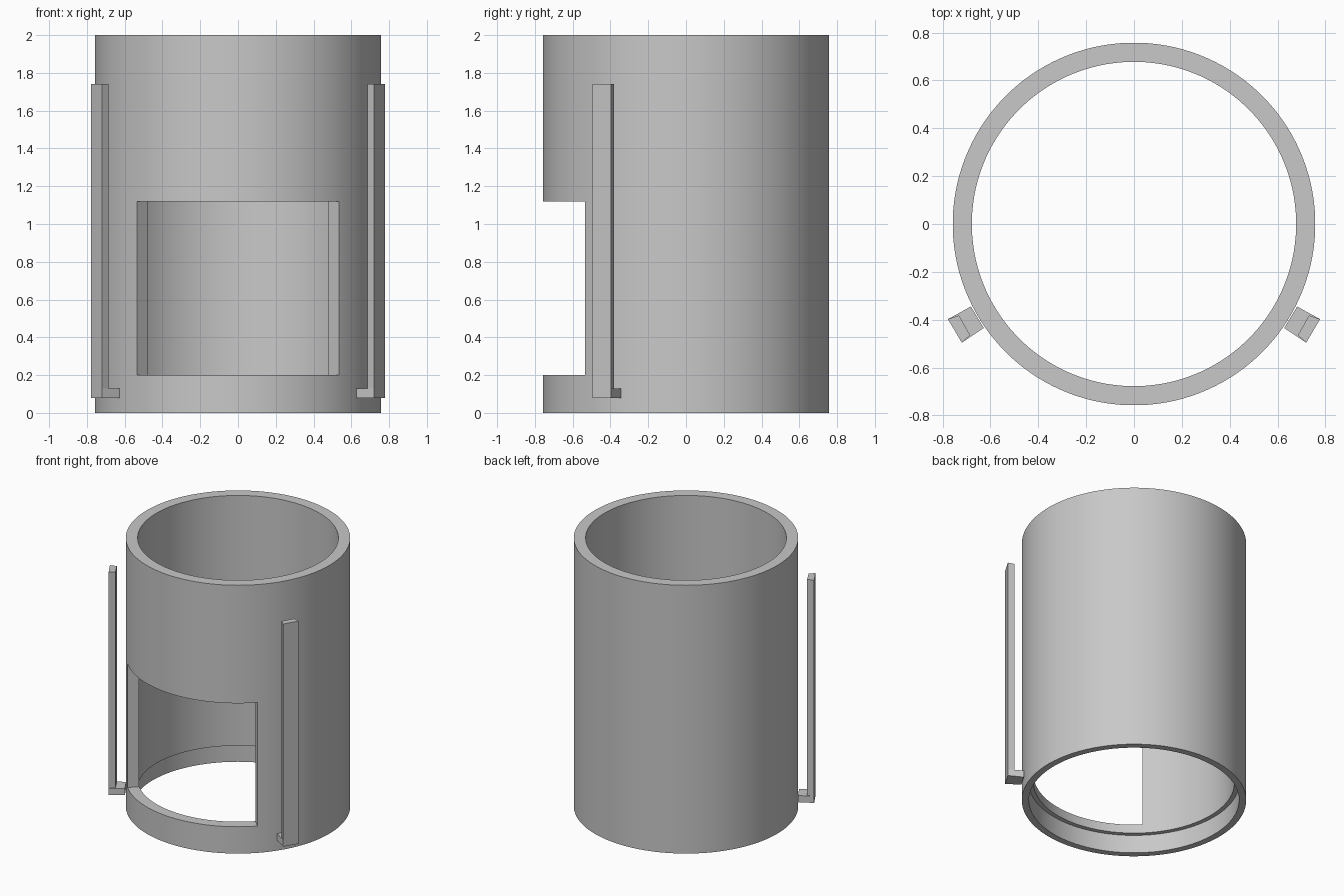
import bpy, bmesh, math

if "Cube" in bpy.data.objects:
    bpy.data.objects.remove(bpy.data.objects["Cube"])

grey = bpy.data.materials.new("plain grey")
grey.diffuse_color = (0.58, 0.58, 0.58, 1)
grey.use_nodes = True
grey.node_tree.nodes["Principled BSDF"].inputs["Base Color"].default_value = grey.diffuse_color


def finish(name, bm):
    bmesh.ops.recalc_face_normals(bm, faces=bm.faces)
    mesh = bpy.data.meshes.new(name)
    bm.to_mesh(mesh)
    bm.free()
    mesh.materials.append(grey)
    obj = bpy.data.objects.new(name, mesh)
    bpy.context.collection.objects.link(obj)
    return obj


def add_prism(bm, outline, z0, z1):
    low = [bm.verts.new((x, y, z0)) for x, y in outline]
    high = [bm.verts.new((x, y, z1)) for x, y in outline]
    bm.faces.new(low)
    bm.faces.new(high)
    n = len(outline)
    for i in range(n):
        j = (i + 1) % n
        bm.faces.new((low[i], low[j], high[j], high[i]))


# Tube: revolved wall section with a shallow recess inside the bottom rim
SEGMENTS = 128
section = [(0.758, 0), (0.758, 2), (0.678, 2), (0.678, 0.135), (0.71, 0.135), (0.71, 0)]
bm = bmesh.new()
rings = []
for i in range(SEGMENTS):
    a = 2 * math.pi * (i + 0.5) / SEGMENTS
    rings.append([bm.verts.new((r * math.cos(a), r * math.sin(a), z)) for r, z in section])
for i in range(SEGMENTS):
    p, q = rings[i], rings[(i + 1) % SEGMENTS]
    for k in range(len(section)):
        m = (k + 1) % len(section)
        bm.faces.new((p[k], q[k], q[m], p[m]))
tube = finish("tube", bm)

# Front window: quarter-turn wedge cut with radial sides
bm = bmesh.new()
add_prism(bm, [(0, 0), (-1.5, -1.5), (1.5, -1.5)], 0.2, 1.12)
cutter = finish("window_cutter", bm)
cutter.hide_render = True
cut = tube.modifiers.new("window", 'BOOLEAN')
cut.operation = 'DIFFERENCE'
cut.solver = 'EXACT'
cut.object = cutter
bpy.context.view_layer.objects.active = tube
tube.select_set(True)
bpy.ops.object.modifier_apply(modifier=cut.name)
bpy.data.objects.remove(cutter)
bpy.ops.object.shade_smooth_by_angle(angle=math.radians(30))

# Side rails: tapered upright bar standing on a foot that reaches the tube
bar = [(0.778, -0.398), (0.72, -0.496), (0.685, -0.465), (0.732, -0.382)]
foot = [(0.778, -0.398), (0.72, -0.496), (0.628, -0.435), (0.682, -0.345)]
for side, label in ((-1, "left"), (1, "right")):
    for part, outline, z0, z1 in (("rail", bar, 0.13, 1.74), ("rail_foot", foot, 0.08, 0.13)):
        bm = bmesh.new()
        add_prism(bm, [(side * x, y) for x, y in outline], z0, z1)
        finish(f"{label}_{part}", bm)
